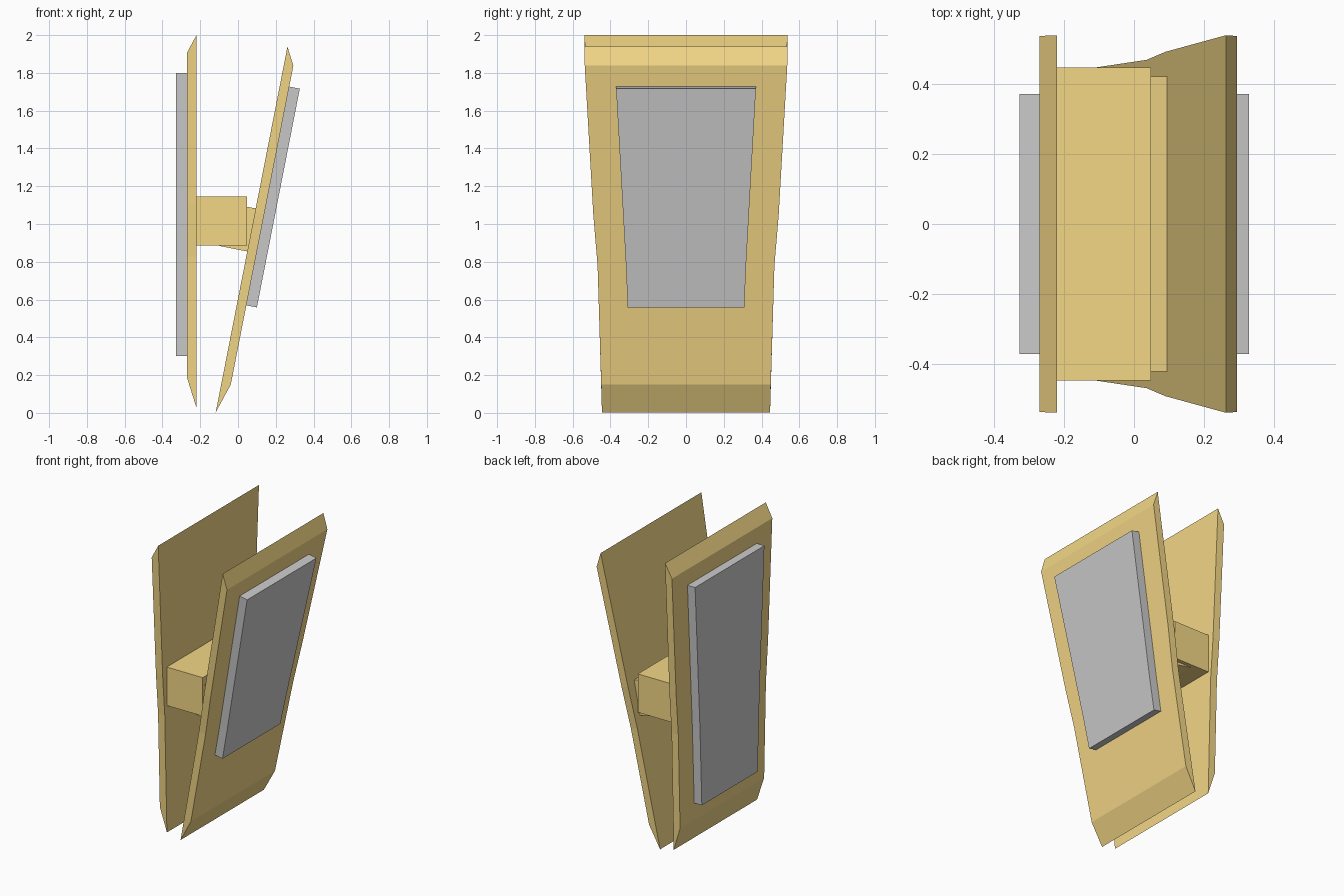
import bpy, bmesh, math
from mathutils import Matrix, Vector

if "Cube" in bpy.data.objects:
    bpy.data.objects.remove(bpy.data.objects["Cube"])

gold = bpy.data.materials.new("gold")
gold.diffuse_color = (0.90, 0.68, 0.24, 1)
gold.use_nodes = True
gold.node_tree.nodes["Principled BSDF"].inputs["Base Color"].default_value = gold.diffuse_color

# Local panel space: x = outward from the inner face, y = width, z = along the panel
LEFT = Matrix.Translation((-0.22, 0, 0.027)) @ Matrix.Diagonal((-1, 1, 1, 1))
RIGHT = Matrix.Translation((-0.118, 0, 0.003)) @ Matrix.Rotation(math.radians(11.1), 4, 'Y')


def slab(name, frame, d0, d1, rows, mat=None):
    """Closed slab from rows of (inner height, inner half width, outer height, outer half width)."""
    bm = bmesh.new()
    rings = []
    for z0, w0, z1, w1 in rows:
        pts = [(d0, -w0, z0), (d0, w0, z0), (d1, w1, z1), (d1, -w1, z1)]
        rings.append([bm.verts.new(frame @ Vector(p)) for p in pts])
    for a, b in zip(rings, rings[1:]):
        for i in range(4):
            j = (i + 1) % 4
            bm.faces.new((a[i], a[j], b[j], b[i]))
    bm.faces.new(rings[0])
    bm.faces.new(rings[-1])
    bmesh.ops.recalc_face_normals(bm, faces=bm.faces)
    me = bpy.data.meshes.new(name)
    bm.to_mesh(me)
    bm.free()
    ob = bpy.data.objects.new(name, me)
    bpy.context.collection.objects.link(ob)
    if mat:
        me.materials.append(mat)
    return ob


def straight(*rows):
    return [(z, w, z, w) for z, w in rows]


# Two matching tapered boards with chamfered ends
board = [(0, 0.445, 0.16, 0.449), *straight((0.80, 0.468), (1.08, 0.491)),
         (1.973, 0.538, 1.88, 0.536)]
slab("left_board", LEFT, 0, 0.05, board, gold)
slab("right_board", RIGHT, 0, 0.05, board, gold)

# Grey pads on the outer faces
slab("left_pad", LEFT, 0.049, 0.107, straight((0.273, 0.298), (0.80, 0.318), (1.773, 0.37)))
slab("right_pad", RIGHT, 0.049, 0.107, straight((0.587, 0.309), (0.80, 0.317), (1.767, 0.37)))

# Cross block on the left board, and the tilted block that meets the right board
slab("cross_block", Matrix(), -0.221, 0.048, straight((0.885, 0.446), (1.145, 0.446)), gold)
slab("tilted_block", RIGHT, -0.15, 0.001, straight((0.868, 0.42), (1.10, 0.42)), gold)
